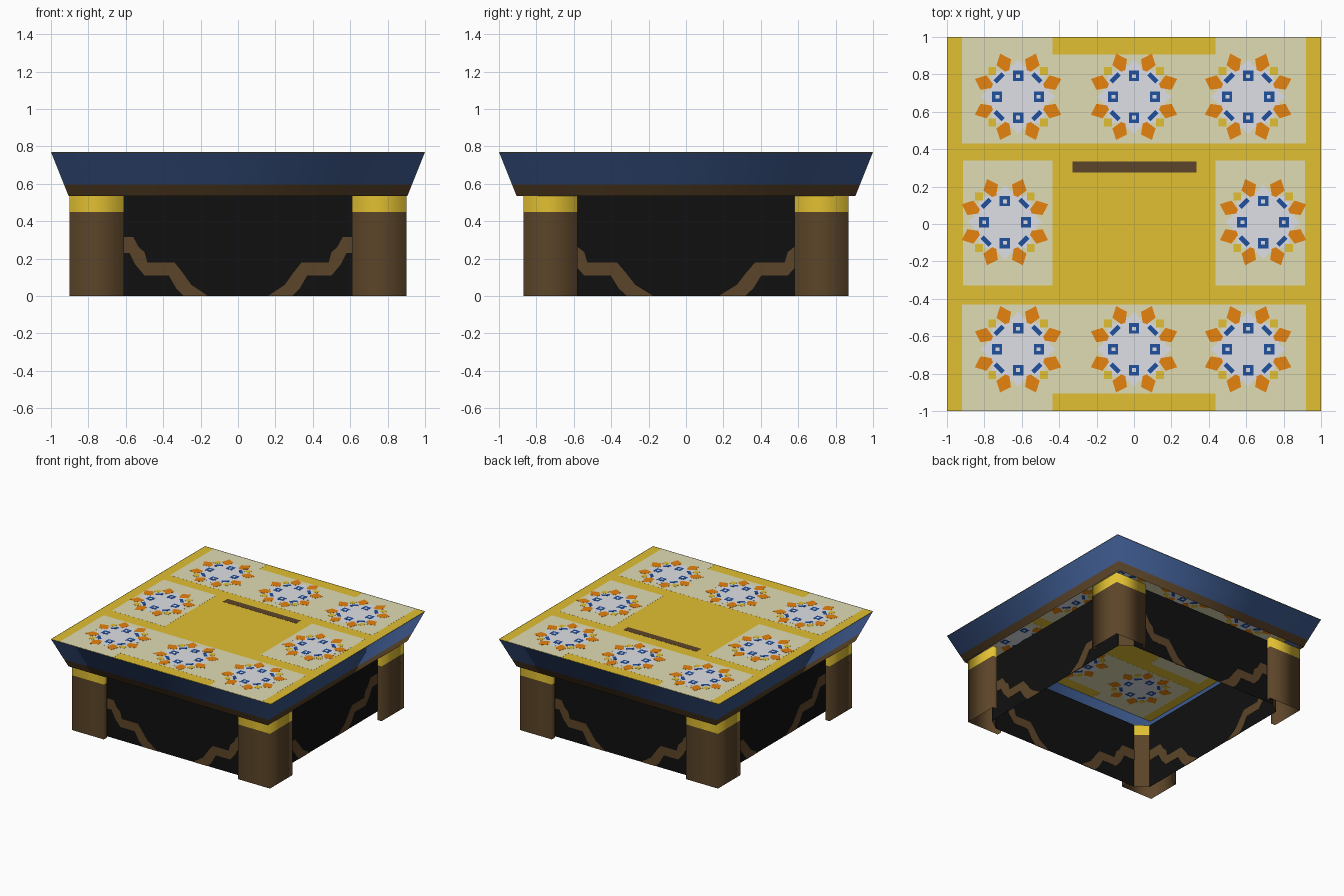
import bpy, bmesh
from math import cos, sin, pi, radians
from mathutils import Matrix, Vector

if "Cube" in bpy.data.objects:
    bpy.data.objects.remove(bpy.data.objects["Cube"])


def material(name, *rgb):
    """Flat material from 0-255 display colour, stored as linear."""
    lin = [(c / 255 / 12.92) if c < 11 else ((c / 255 + 0.055) / 1.055) ** 2.4 for c in rgb]
    m = bpy.data.materials.new(name)
    m.use_nodes = True
    m.diffuse_color = (*lin, 1)
    m.node_tree.nodes["Principled BSDF"].inputs["Base Color"].default_value = (*lin, 1)
    return m


GOLD = material("gold", 226, 192, 50)
BEIGE = material("beige", 224, 220, 180)
WHITE = material("pale_grey", 222, 224, 230)
ORANGE = material("orange", 230, 130, 14)
BLUE = material("deep_blue", 32, 80, 158)
BROWN = material("brown", 92, 69, 41)
BLACK = material("black", 16, 16, 16)
NAVY = material("slate_blue", 62, 91, 144)

TOP, RIM, BAND = 0.77, 0.535, 0.45


def finish(name, bm, mats, smooth=False, matrix=Matrix()):
    bmesh.ops.recalc_face_normals(bm, faces=bm.faces)
    for f in bm.faces:
        f.smooth = smooth
    mesh = bpy.data.meshes.new(name)
    bm.to_mesh(mesh)
    bm.free()
    for m in mats:
        mesh.materials.append(m)
    ob = bpy.data.objects.new(name, mesh)
    ob.matrix_world = matrix
    bpy.context.collection.objects.link(ob)
    return ob


def plate(name, polys, mat, half, matrix=Matrix()):
    """Thin plates from 2D outlines, showing on both sides of the sheet."""
    bm = bmesh.new()
    for poly in polys:
        face = bm.faces.new([bm.verts.new((x, y, -half)) for x, y in poly])
        new = bmesh.ops.extrude_face_region(bm, geom=[face], use_keep_orig=True)["geom"]
        bmesh.ops.translate(bm, vec=(0, 0, 2 * half),
                            verts=[g for g in new if isinstance(g, bmesh.types.BMVert)])
    return finish(name, bm, [mat], matrix=matrix)


def wall(name, rings, mats, cut, closed=False):
    """Upright sheet through stacked rings; faces below the cut take the first colour."""
    bm = bmesh.new()
    rows = [[bm.verts.new((x, y, z)) for x, y in pts] for pts, z in rings]
    n = len(rows[0])
    for a, b in zip(rows, rows[1:]):
        for i in range(n if closed else n - 1):
            j = (i + 1) % n
            f = bm.faces.new((a[i], a[j], b[j], b[i]))
            f.material_index = int(f.calc_center_median().z > cut)
    return finish(name, bm, mats, smooth=True)


def rect(x0, y0, x1, y1):
    return [(x0, y0), (x1, y0), (x1, y1), (x0, y1)]


def square(r):
    return rect(-r, -r, r, r)


# Flared rim, open underneath, brown along its lower edge
wall("table_rim", [(square(0.906), RIM), (square(0.93), 0.595), (square(1.0), TOP)],
     [BROWN, NAVY], 0.595, closed=True)

# Table top sheet and its inlaid fields
top = Matrix.Translation((0, 0, TOP - 0.002))
plate("table_top", [square(1.0)], GOLD, 0.001, top)
field = [(-0.92, 0.43), (0.92, 0.43), (0.92, 0.999), (0.435, 0.999),
         (0.435, 0.905), (-0.435, 0.905), (-0.435, 0.999), (-0.92, 0.999)]
plate("beige_fields", [field, [(x, -y) for x, y in field],
                       rect(-0.915, -0.33, -0.435, 0.34), rect(0.435, -0.33, 0.915, 0.34)],
      BEIGE, 0.0015, top)
plate("dark_slot", [rect(-0.33, 0.275, 0.335, 0.335)], BROWN, 0.002, top)

# Rosettes: eight-fold flowers on the fields
centres = [(x, y) for y in (0.68, -0.67) for x in (-0.62, 0.0, 0.61)] + [(-0.69, 0.01), (0.69, 0.01)]


def rosette_part(name, shape, angles, mat, half):
    """Repeat an outline, given as (outward, sideways), around every centre."""
    polys = []
    for cx, cy in centres:
        for a in angles:
            c, s = cos(radians(a)), sin(radians(a))
            polys.append([(cx + u * c - v * s, cy + u * s + v * c) for u, v in shape])
    plate(name, polys, mat, half, top)


def diamond(d, r):
    return [(d - r, 0), (d, -r), (d + r, 0), (d, r)]


star = [((0.20 if i % 2 == 0 else 0.165) * cos(i * pi / 16),
         (0.20 if i % 2 == 0 else 0.165) * sin(i * pi / 16)) for i in range(32)]
petal = [(0.15, -0.012), (0.2, -0.042), (0.25, 0), (0.2, 0.042), (0.15, 0.012)]
axes, diagonals = range(0, 360, 90), range(45, 360, 90)
rosette_part("rosette_discs", star, [0], WHITE, 0.002)
rosette_part("rosette_petals", petal, [22.5 + 45 * i for i in range(8)], ORANGE, 0.0025)
rosette_part("rosette_gold_buds", diamond(0.195, 0.03), diagonals, GOLD, 0.0025)
rosette_part("rosette_blue_squares", rect(0.085, -0.028, 0.14, 0.028), axes, BLUE, 0.0025)
rosette_part("rosette_square_eyes", rect(0.1, -0.01, 0.12, 0.01), axes, WHITE, 0.003)
rosette_part("rosette_blue_buds", rect(0.13, -0.03, 0.155, 0.03), diagonals, BLUE, 0.003)

# Corner legs: folded sheets with a gold collar, and the chamfer post behind each
leg = [(0.86, 0.58), (0.9, 0.58), (0.9, 0.87), (0.61, 0.87), (0.61, 0.83)]
post = [(0.775, 0.74), (0.68, 0.81)]
for side, sx in (("left", 1), ("right", -1)):
    for end, sy in (("front", -1), ("back", 1)):
        for part, outline in (("leg", leg), ("inner_post", post)):
            pts = [(x * sx, y * sy) for x, y in outline]
            wall(f"{end}_{side}_{part}", [(pts, z) for z in (0, BAND, RIM)], [BROWN, GOLD], BAND)

# Recessed skirt panels with a stepped brown band at each end
band = [(0.68, 0.315), (0.56, 0.315), (0.53, 0.26), (0.5, 0.235), (0.485, 0.18), (0.34, 0.18),
        (0.3, 0.13), (0.25, 0.06), (0.16, 0), (0.29, 0), (0.33, 0.04), (0.37, 0.11),
        (0.5, 0.11), (0.55, 0.17), (0.58, 0.23), (0.68, 0.23)]
upright = Matrix.Rotation(pi / 2, 4, 'X')
for name, turn, depth, width in (("front", 0, 0.81, 0.68), ("left", 1, 0.775, 0.74),
                                 ("back", 2, 0.81, 0.68), ("right", 3, 0.775, 0.74)):
    place = Matrix.Rotation(turn * pi / 2, 4, 'Z') @ Matrix.Translation((0, -depth, 0)) @ upright
    plate(f"{name}_panel", [rect(-width, 0, width, RIM)], BLACK, 0.001, place)
    k = width / 0.68
    plate(f"{name}_panel_bands", [[(s * k * x, z) for x, z in band] for s in (1, -1)],
          BROWN, 0.003, place)
